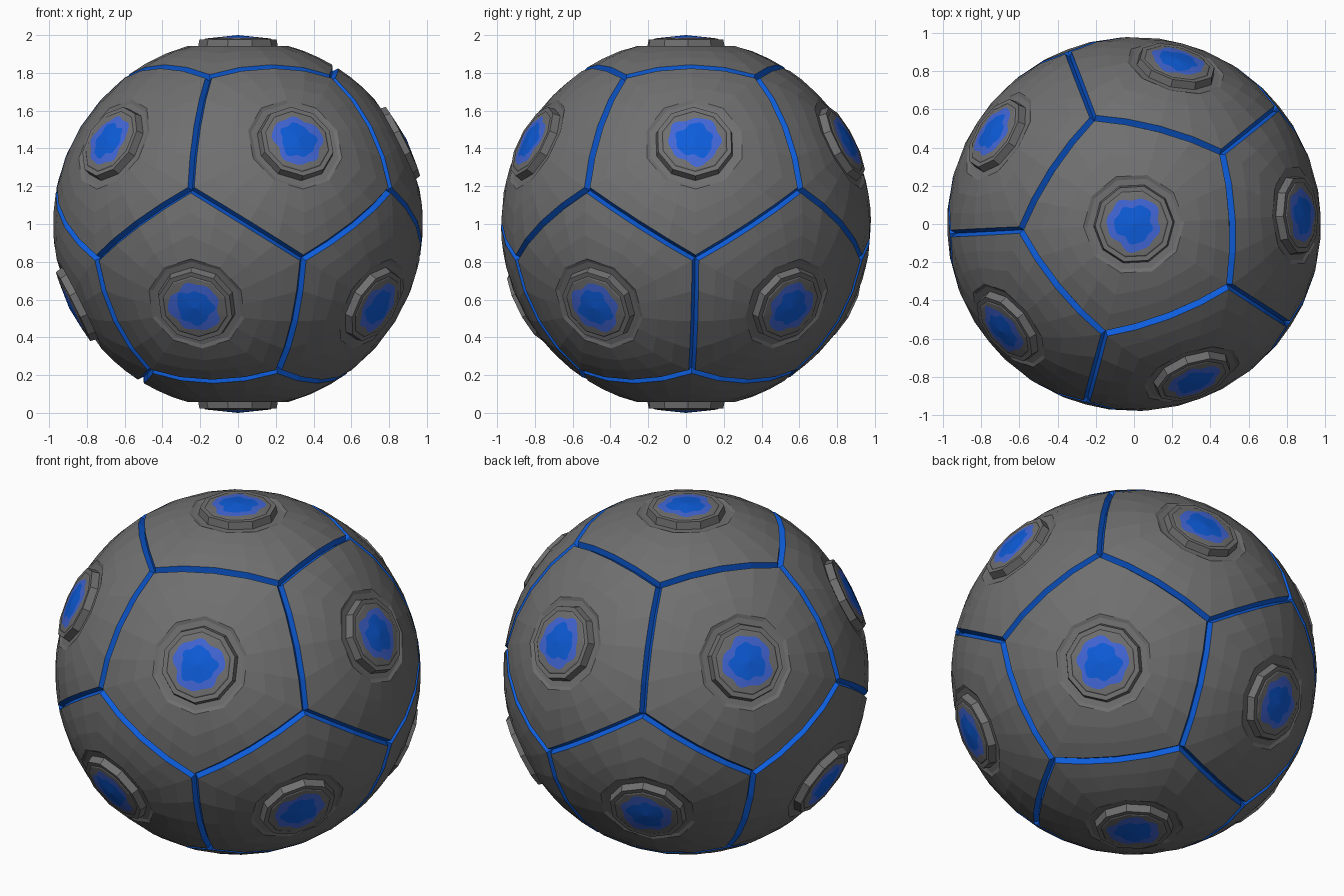
import bpy, math, random
from mathutils import Vector

if "Cube" in bpy.data.objects:
    bpy.data.objects.remove(bpy.data.objects["Cube"])

random.seed(4)
R = 0.98                      # panel sphere radius
CENTRE = Vector((0, 0, 1))
APO, CIRC = 0.618, 0.764      # pentagon size on the tangent plane


def material(name, rgb):
    m = bpy.data.materials.new(name)
    m.diffuse_color = (*rgb, 1)
    m.use_nodes = True
    m.node_tree.nodes["Principled BSDF"].inputs["Base Color"].default_value = m.diffuse_color
    return m


GREY = material("stone grey", (0.16, 0.16, 0.162))
BLUE = material("bright blue", (0.004, 0.11, 0.72))
PALE = material("pale blue", (0.055, 0.135, 0.68))

# Twelve face frames (normal, direction to one corner, side) of a dodecahedron
frames = []
a = math.radians(39)
half = [(Vector((0, 0, 1)), Vector((math.cos(a), math.sin(a), 0)))]
c, s = 2 / math.sqrt(5), 1 / math.sqrt(5)
for k in range(5):
    a = math.radians(3 + 72 * k)
    d = Vector((math.cos(a), math.sin(a), 0))
    half.append((d * c + Vector((0, 0, s)), d * s - Vector((0, 0, c))))
for n, u in half:
    for sg in (1, -1):
        frames.append((n * sg, u * sg, n.cross(u)))


def polygon(sides, radius, per_side):
    """2D outline of a regular polygon with evenly divided sides"""
    cs = [Vector((math.cos(math.tau * i / sides), math.sin(math.tau * i / sides))) * radius
          for i in range(sides)]
    return [cs[i].lerp(cs[(i + 1) % sides], j / per_side)
            for i in range(sides) for j in range(per_side)]


def on_sphere(frame, pts, r):
    n, u, v = frame
    return [CENTRE + (n + u * p.x + v * p.y).normalized() * r for p in pts]


def on_plane(frame, pts, h):
    n, u, v = frame
    return [CENTRE + n * h + u * p.x + v * p.y for p in pts]


def build(name, ring_sets, mats, cap=False):
    """Join successive rings with quads; mats gives one material per band"""
    verts, faces, idx = [], [], []
    slots = list(dict.fromkeys(mats))
    for rings in ring_sets:
        n = len(rings[0])
        base = len(verts)
        for ring in rings:
            verts += ring
        for b in range(len(rings) - 1):
            o, i = base + b * n, base + (b + 1) * n
            for j in range(n):
                k = (j + 1) % n
                faces.append((o + j, o + k, i + k, i + j))
                idx.append(slots.index(mats[b]))
        if cap:                # close with a fan to the centre
            i = base + (len(rings) - 1) * n
            verts.append(cap_point(rings))
            for j in range(n):
                faces.append((i + j, i + (j + 1) % n, len(verts) - 1))
                idx.append(slots.index(mats[-1]))
    me = bpy.data.meshes.new(name)
    me.from_pydata(verts, [], faces)
    for m in slots:
        me.materials.append(m)
    for p, i in zip(me.polygons, idx):
        p.material_index = i
    ob = bpy.data.objects.new(name, me)
    bpy.context.collection.objects.link(ob)
    return ob


def cap_point(rings):
    mid = sum(rings[0], Vector()) / len(rings[0])
    return CENTRE + (mid - CENTRE).normalized() * 1.0


# Pentagon panels and the blue V grooves between them
full = polygon(5, CIRC, 4)
edge = [p * (APO - 0.026) / APO for p in full]
hole = polygon(10, 0.281, 2)
panels, grooves, studs, spots = [], [], [], []
for f in frames:
    panels.append([on_sphere(f, [e.lerp(h, t) for e, h in zip(edge, hole)], R)
                   for t in (0, 0.34, 0.68)] + [on_plane(f, hole_pt, 0.943) for hole_pt in
                                                [[p * 0.943 for p in hole]]])
    grooves.append([on_sphere(f, full, R - 0.03), on_sphere(f, edge, R)])

    # Ten-sided stud: sunken collar, wall, flat rim, low inner step
    profile = [(0.265, 0.943), (0.245, 0.937), (0.212, 0.937), (0.204, 0.978),
               (0.178, 0.978), (0.172, 0.982)]
    studs.append([on_plane(f, polygon(10, r, 1), h) for r, h in profile])

    # Low dome with a ragged two-tone blue spot
    def ragged(base, amount):
        ph = [random.uniform(0, math.tau) for _ in range(3)]
        out = []
        for i in range(40):
            t = math.tau * i / 40
            w = 1 + amount * (0.5 * math.sin(3 * t + ph[0]) + 0.5 * math.sin(5 * t + ph[1])
                              + 0.4 * math.sin(8 * t + ph[2]))
            out.append(Vector((math.cos(t), math.sin(t))) * base * w)
        return out

    def dome(pts):
        n, u, v = f
        return [CENTRE + n * (1.0 - 0.018 * p.length / 0.172) + u * p.x + v * p.y for p in pts]

    spots.append([on_plane(f, polygon(10, 0.172, 4), 0.982),
                  dome(ragged(0.138, 0.1)), dome(ragged(0.098, 0.14))])

build("shell_panels", panels, [GREY] * 3)
build("panel_grooves", grooves, [BLUE])
build("studs", studs, [GREY] * 5)
build("stud_domes", spots, [GREY, PALE, BLUE], cap=True)
